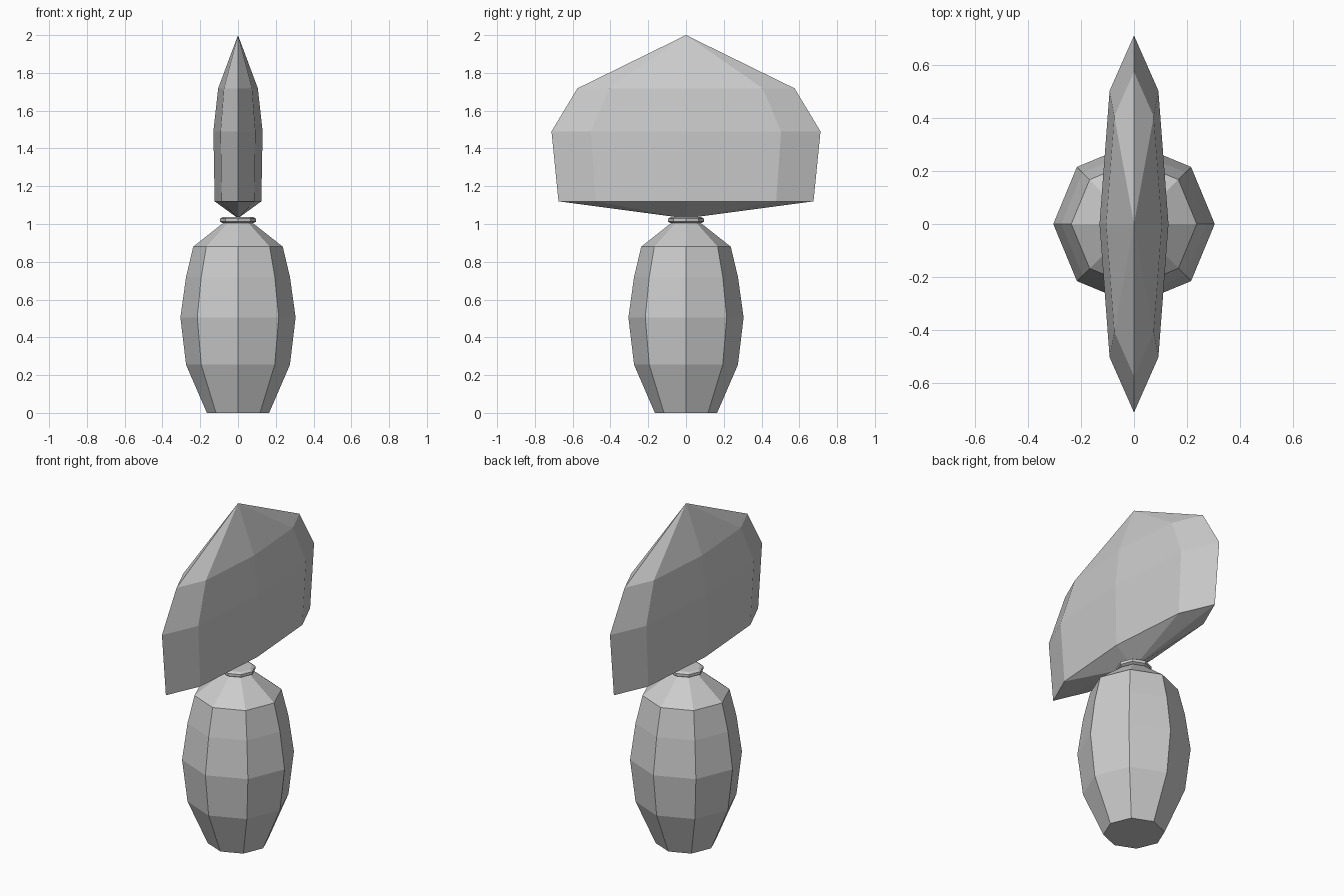
import bpy, bmesh
from math import cos, sin, tau

if "Cube" in bpy.data.objects:
    bpy.data.objects.remove(bpy.data.objects["Cube"])

SIDES = 8


def lathe(name, profile, squash=1.0):
    """Eight-sided turned form; profile is (radius, z), radius 0 makes a point."""
    bm = bmesh.new()
    rings = []
    for r, z in profile:
        if r == 0:
            rings.append([bm.verts.new((0, 0, z))])
        else:
            rings.append([bm.verts.new((r * squash * cos(tau * i / SIDES),
                                        r * sin(tau * i / SIDES), z))
                          for i in range(SIDES)])
    for a, b in zip(rings, rings[1:]):
        for i in range(SIDES):
            j = (i + 1) % SIDES
            if len(a) == 1:
                bm.faces.new((a[0], b[j], b[i]))
            elif len(b) == 1:
                bm.faces.new((a[i], a[j], b[0]))
            else:
                bm.faces.new((a[i], a[j], b[j], b[i]))
    # flat caps on open ends
    for ring in (rings[0], rings[-1]):
        if len(ring) > 1:
            bm.faces.new(ring)
    bmesh.ops.recalc_face_normals(bm, faces=bm.faces)
    mesh = bpy.data.meshes.new(name)
    bm.to_mesh(mesh)
    bm.free()
    obj = bpy.data.objects.new(name, mesh)
    bpy.context.collection.objects.link(obj)
    return obj


# Vase-shaped base
lathe("lamp_base", [(0.165, 0), (0.275, 0.255), (0.305, 0.505), (0.275, 0.72),
                    (0.237, 0.88), (0.085, 1.0), (0.06, 1.015)])

# Small collar between base and shade
lathe("neck_collar", [(0.08, 1.005), (0.095, 1.012), (0.095, 1.028), (0.08, 1.037)])

# Shade, flattened along x
lathe("shade", [(0, 1.03), (0.09, 1.042), (0.675, 1.12), (0.712, 1.49),
                (0.575, 1.718), (0, 2.0)], squash=0.183)
